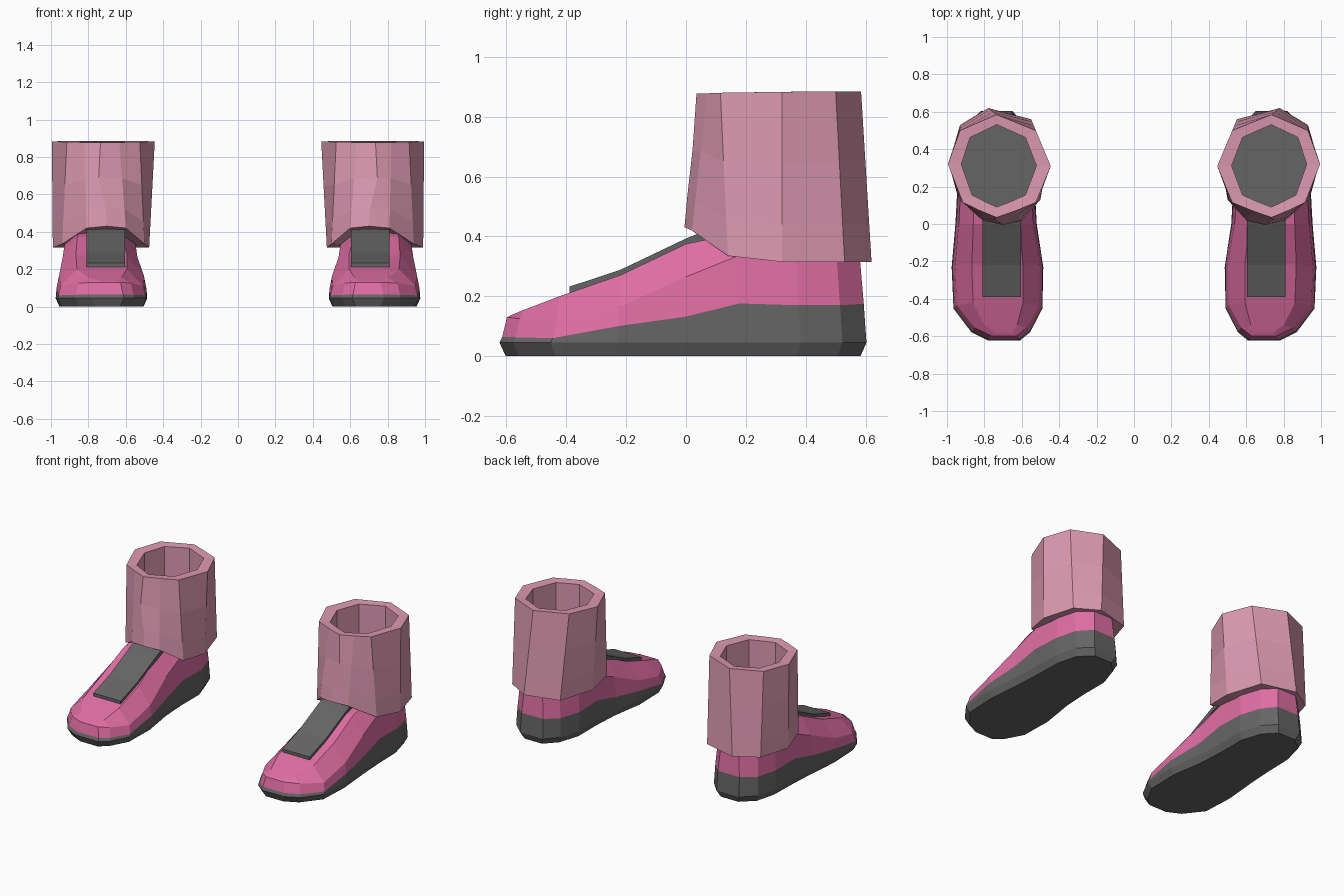
import bpy, bmesh

if "Cube" in bpy.data.objects:
    bpy.data.objects.remove(bpy.data.objects["Cube"])


def material(name, rgb):
    m = bpy.data.materials.new(name)
    m.diffuse_color = (*rgb, 1)
    m.use_nodes = True
    m.node_tree.nodes["Principled BSDF"].inputs["Base Color"].default_value = m.diffuse_color
    return m


GREY = material("charcoal rubber", (0.13, 0.13, 0.13))
PINK = material("bright pink", (0.74, 0.155, 0.37))
DUSTY = material("dusty pink", (0.72, 0.32, 0.44))


def build(name, rows, mats, closed=True, caps=(), cap_grid=False, cap_mat=0):
    """Loft rows of points into a flat shaded skin and mirror it to the other foot."""
    bm = bmesh.new()
    vs = [[bm.verts.new(p) for p in row] for row in rows]
    n = len(rows[0])
    for a, b in zip(vs, vs[1:]):
        for i in range(n if closed else n - 1):
            j = (i + 1) % n
            bm.faces.new((a[i], a[j], b[j], b[i]))
    for c in caps:
        if cap_grid:  # pair left and right points so end caps are stacked quads
            for i in range(n // 2 - 1):
                bm.faces.new((vs[c][i], vs[c][i + 1], vs[c][n - 2 - i], vs[c][n - 1 - i]))
        else:
            bm.faces.new(vs[c]).material_index = cap_mat
    bmesh.ops.recalc_face_normals(bm, faces=bm.faces)
    me = bpy.data.meshes.new(name)
    bm.to_mesh(me)
    bm.free()
    for m in mats:
        me.materials.append(m)
    ob = bpy.data.objects.new(name, me)
    bpy.context.collection.objects.link(ob)
    ob.modifiers.new("other foot", 'MIRROR').use_mirror_merge = False
    return ob


# Shoe stations: y, inner x, outer x, sole edge z, shoulder z, top z
STATIONS = [
    (-0.62, 0.61, 0.78, 0.065, 0.13, 0.138),
    (-0.575, 0.555, 0.87, 0.063, 0.125, 0.155),
    (-0.45, 0.49, 0.965, 0.06, 0.112, 0.2),
    (-0.23, 0.485, 0.975, 0.1, 0.165, 0.272),
    (0.0, 0.52, 0.955, 0.132, 0.265, 0.375),
    (0.18, 0.53, 0.945, 0.176, 0.335, 0.41),
    (0.38, 0.53, 0.94, 0.17, 0.35, 0.41),
    (0.52, 0.575, 0.905, 0.17, 0.35, 0.41),
    (0.60, 0.65, 0.82, 0.175, 0.35, 0.41),
]


def level(st, kind):
    """Left and right point of one station on one level of the shoe."""
    y, xl, xr, zs, zh, zt = st
    w = xr - xl
    inset, ys, z = {
        "base": (0.02, 0.972, 0.0),
        "welt": (0.0, 1.005, 0.045),
        "edge": (0.005, 0.99, zs),
        "shoulder": (0.018, 0.965, zh),
        "top": (0.22 * w, 0.94, zt),
    }[kind]
    return (xl + inset, y * ys, z), (xr - inset, y * ys, z)


def shoe_rows(kinds):
    rows = []
    for st in STATIONS:
        pairs = [level(st, k) for k in kinds]
        rows.append([p[0] for p in pairs] + [p[1] for p in reversed(pairs)])
    return rows


last = len(STATIONS) - 1
build("sole", shoe_rows(("base", "welt", "edge")), [GREY],
      caps=(0, last), cap_grid=True)
build("shoe_upper", shoe_rows(("edge", "shoulder", "top")), [PINK],
      caps=(0, last), cap_grid=True)

# Tongue strip lying along the instep
strip = []
for y, z in ((-0.39, 0.232), (-0.22, 0.288), (0.0, 0.393), (0.08, 0.425)):
    strip.append([(0.605, y, z - 0.03), (0.605, y, z), (0.81, y, z), (0.81, y, z - 0.03)])
build("tongue_strip", strip, [GREY], caps=(0, 3))

# Folded cuff: outer rings from the rim down to the flared hem
RIM = [(0.735, 0.035, 0.877), (0.82, 0.07, 0.878), (0.915, 0.115, 0.88),
       (0.995, 0.32, 0.883), (0.93, 0.5, 0.885), (0.735, 0.585, 0.885),
       (0.525, 0.5, 0.885), (0.445, 0.31, 0.883), (0.525, 0.115, 0.88),
       (0.635, 0.07, 0.878)]
HEM = [(0.70, -0.005, 0.43), (0.81, 0.02, 0.42), (0.94, 0.14, 0.335),
       (0.99, 0.32, 0.315), (0.93, 0.53, 0.315), (0.78, 0.62, 0.315),
       (0.55, 0.56, 0.315), (0.475, 0.32, 0.315), (0.50, 0.13, 0.335),
       (0.60, 0.02, 0.42)]


def shrink(ring, fx, fy, z):
    return [(0.73 + (x - 0.73) * fx, 0.315 + (y - 0.315) * fy, z(h)) for x, y, h in ring]


def blend(t):
    return [tuple(a + (b - a) * t for a, b in zip(p, q)) for p, q in zip(RIM, HEM)]


middle = blend(0.42)
middle[0] = (0.745, 0.022, 0.69)
cuff = [shrink(RIM, 0.73, 0.8, lambda h: 0.42),
        shrink(RIM, 0.73, 0.8, lambda h: h - 0.005),
        RIM, middle, blend(0.78), HEM,
        shrink(HEM, 0.7, 0.74, lambda h: 0.32 + (h - 0.32) * 0.8)]
build("cuff", cuff, [DUSTY, GREY], caps=(0,), cap_mat=1)
